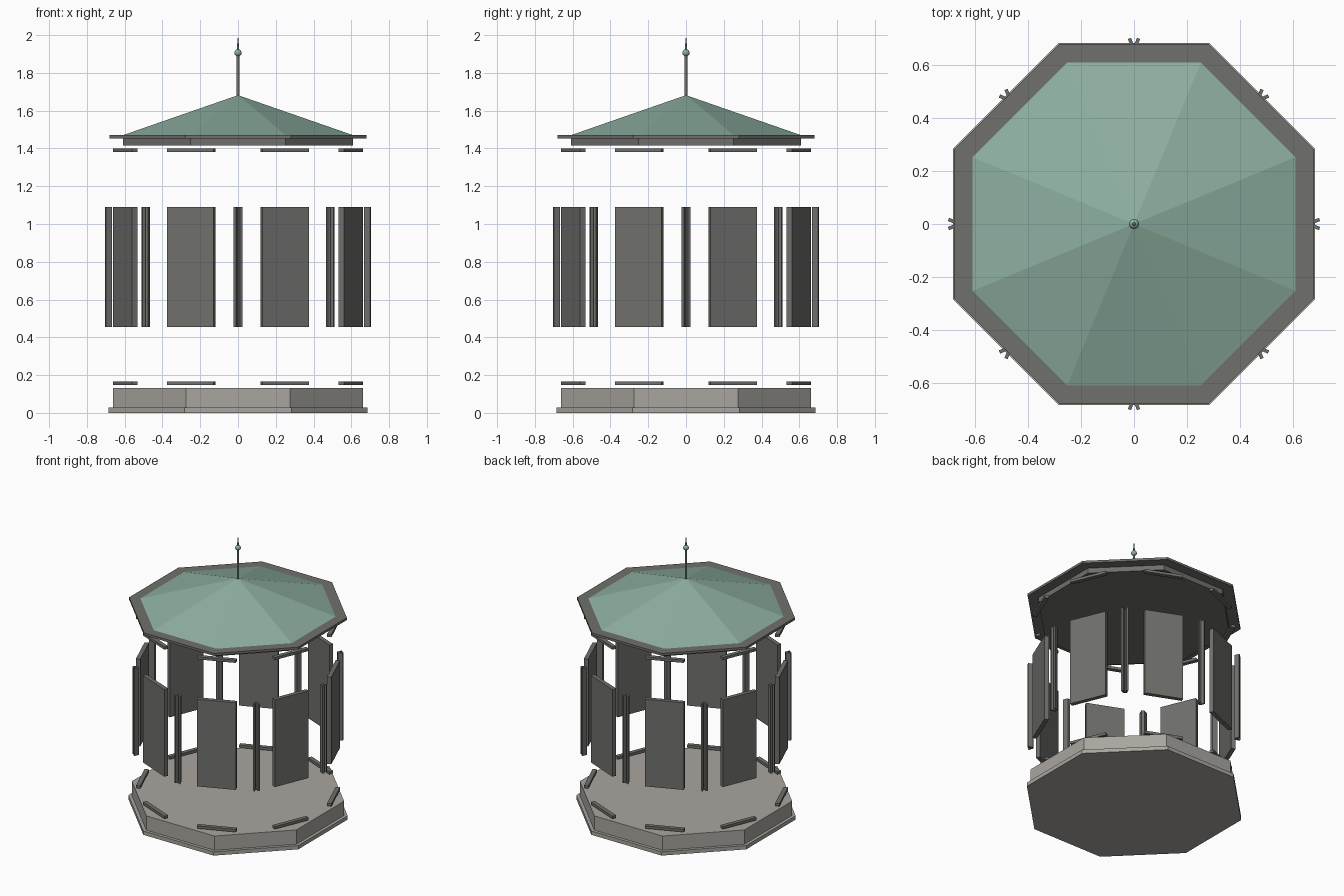
import bpy, bmesh
from math import radians, cos, pi
from mathutils import Matrix

if "Cube" in bpy.data.objects:
    bpy.data.objects.remove(bpy.data.objects["Cube"])


def material(name, rgb):
    m = bpy.data.materials.new(name)
    m.diffuse_color = (*rgb, 1)
    m.use_nodes = True
    m.node_tree.nodes["Principled BSDF"].inputs["Base Color"].default_value = m.diffuse_color
    return m


STONE = material("pale_stone", (0.40, 0.38, 0.35))
METAL = material("dark_metal", (0.16, 0.16, 0.15))
GREEN = material("green_copper", (0.27, 0.43, 0.35))


def finish(name, bm, mat, smooth=False):
    bmesh.ops.recalc_face_normals(bm, faces=bm.faces)
    me = bpy.data.meshes.new(name)
    bm.to_mesh(me)
    bm.free()
    me.materials.append(mat)
    ob = bpy.data.objects.new(name, me)
    bpy.context.collection.objects.link(ob)
    if smooth:
        bpy.ops.object.select_all(action='DESELECT')
        ob.select_set(True)
        bpy.context.view_layer.objects.active = ob
        bpy.ops.object.shade_smooth_by_angle(angle=radians(40))
    return ob


def octagon(name, apothem, z0, z1, mat, top=None):
    """Octagonal slab with flat sides facing the axes; top=0 makes a pyramid."""
    r = apothem / cos(pi / 8)
    bm = bmesh.new()
    bmesh.ops.create_cone(bm, cap_ends=True, segments=8, radius1=r,
                          radius2=r if top is None else top, depth=z1 - z0,
                          matrix=Matrix.Translation((0, 0, (z0 + z1) / 2)))
    # make sure a flat side, not a corner, faces the front
    if min(abs(v.co.x) for v in bm.verts if v.co.xy.length > 0.1) < 0.01:
        bm.transform(Matrix.Rotation(pi / 8, 4, 'Z'))
    return finish(name, bm, mat)


def prism(name, profile, z0, z1, angle, mat):
    """Extrude a plan profile upward and turn it around the centre."""
    bm = bmesh.new()
    face = bm.faces.new([bm.verts.new((x, y, z0)) for x, y in profile])
    ext = bmesh.ops.extrude_face_region(bm, geom=[face])["geom"]
    bmesh.ops.translate(bm, vec=(0, 0, z1 - z0),
                        verts=[v for v in ext if isinstance(v, bmesh.types.BMVert)])
    bm.transform(Matrix.Rotation(angle, 4, 'Z'))
    return finish(name, bm, mat)


def lathe(name, profile, mat, segments=20):
    """Spin an (r, z) profile around the z axis."""
    bm = bmesh.new()
    vs = [bm.verts.new((r, 0, z)) for r, z in profile]
    es = [bm.edges.new(p) for p in zip(vs, vs[1:])]
    bmesh.ops.spin(bm, geom=vs + es, cent=(0, 0, 0), axis=(0, 0, 1),
                   angle=2 * pi, steps=segments, use_duplicate=False)
    bmesh.ops.remove_doubles(bm, verts=bm.verts, dist=1e-5)
    return finish(name, bm, mat, smooth=True)


# Stepped plinth
octagon("plinth_foot", 0.685, 0.0, 0.028, STONE)
octagon("plinth", 0.663, 0.028, 0.132, STONE)

# Wall panels with separate lower and upper rails, and V-shaped corner posts
panel = [(-0.132, -0.661), (0.132, -0.661), (0.132, -0.631), (-0.132, -0.631)]
right = [(0.010, -0.667), (0.0235, -0.699), (0.0115, -0.704)]
post = right + [(0, -0.677)] + [(-x, y) for x, y in reversed(right)]
for i in range(8):
    a = i * pi / 4
    prism(f"wall_panel_{i}", panel, 0.455, 1.09, a + pi / 8, METAL)
    prism(f"lower_rail_{i}", panel, 0.148, 0.167, a + pi / 8, METAL)
    prism(f"upper_rail_{i}", panel, 1.38, 1.399, a + pi / 8, METAL)
    prism(f"corner_post_{i}", post, 0.455, 1.09, a, METAL)

# Roof: drum, eave and pyramid
octagon("roof_drum", 0.61, 1.416, 1.453, METAL)
octagon("roof_eave", 0.68, 1.453, 1.47, METAL)
octagon("roof_pyramid", 0.61, 1.47, 1.682, GREEN, top=0)

# Finial: rod, ball and spike
lathe("finial_rod", [(0, 1.66), (0.008, 1.66), (0.008, 1.892), (0, 1.892)], METAL)
bm = bmesh.new()
bmesh.ops.create_uvsphere(bm, u_segments=20, v_segments=12, radius=0.019,
                          matrix=Matrix.Translation((0, 0, 1.906)))
finish("finial_ball", bm, GREEN, smooth=True)
lathe("finial_spike", [(0, 1.92), (0.007, 1.92), (0, 2.0)], METAL)
